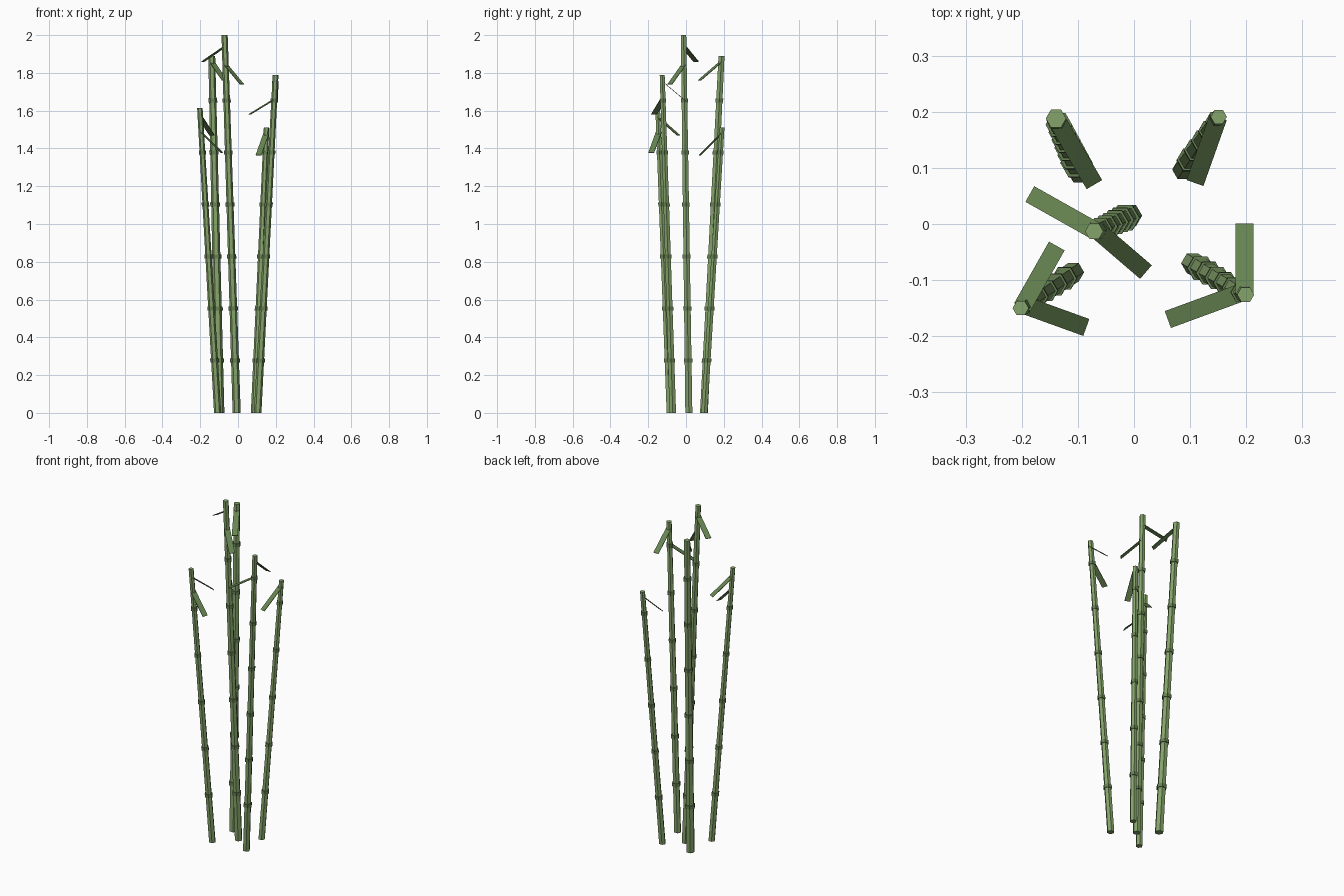
import bpy, bmesh
from mathutils import Vector

if "Cube" in bpy.data.objects:
    bpy.data.objects.remove(bpy.data.objects["Cube"])


def material(name, rgb):
    m = bpy.data.materials.new(name)
    m.diffuse_color = (*rgb, 1)
    m.use_nodes = True
    m.node_tree.nodes["Principled BSDF"].inputs["Base Color"].default_value = m.diffuse_color
    return m


CANE = material("cane green", (0.235, 0.37, 0.145))
NODE = material("node green", (0.13, 0.215, 0.085))
LEAF = material("leaf green", (0.135, 0.235, 0.085))


def finish(bm, name, mat):
    bmesh.ops.recalc_face_normals(bm, faces=bm.faces)
    me = bpy.data.meshes.new(name)
    bm.to_mesh(me)
    bm.free()
    me.materials.append(mat)
    ob = bpy.data.objects.new(name, me)
    bpy.context.collection.objects.link(ob)


def hex_tube(bm, a, b, r1, r2):
    """Six-sided capped tube with level ends, leaning from a to b."""
    d = b - a
    geo = bmesh.ops.create_cone(bm, cap_ends=True, segments=6, radius1=r1,
                                radius2=r2, depth=d.z)
    for v in geo["verts"]:
        v.co.x, v.co.y = v.co.y, v.co.x      # corners point along x
        t = v.co.z / d.z + 0.5
        v.co = Vector((v.co.x, v.co.y, 0)) + a + d * t


def leaf(name, a, b, width=0.032, thick=0.003):
    """Flat drooping strip from a to b, level across its width."""
    d = b - a
    side = d.cross(Vector((0, 0, 1))).normalized()
    up = side.cross(d).normalized()
    bm = bmesh.new()
    for v in bmesh.ops.create_cube(bm, size=1)["verts"]:
        v.co = a + d * (v.co.x + 0.5) + side * v.co.y * width + up * v.co.z * thick
    finish(bm, name, LEAF)


# base, top, base radius, leaves (start height, tip)
canes = [
    ((-0.096, 0.095, 0), (-0.139, 0.188, 1.89), 0.024,
     [(1.86, (-0.071, 0.071, 1.76))]),
    ((0.087, 0.097, 0), (0.151, 0.191, 1.51), 0.019,
     [(1.48, (0.109, 0.074, 1.365))]),
    ((-0.007, 0.015, 0), (-0.071, -0.013, 2.0), 0.0215,
     [(1.94, (-0.185, 0.053, 1.86)), (1.845, (0.0205, -0.085, 1.74))]),
    ((-0.108, -0.086, 0), (-0.202, -0.150, 1.615), 0.019,
     [(1.565, (-0.138, -0.04, 1.47)), (1.485, (-0.086, -0.184, 1.378))]),
    ((0.104, -0.070, 0), (0.199, -0.126, 1.79), 0.020,
     [(1.755, (0.197, 0.0, 1.65)), (1.66, (0.061, -0.17, 1.58))]),
]

for i, (base, top, r, leaves) in enumerate(canes, 1):
    base, top = Vector(base), Vector(top)

    def at(z):
        return base.lerp(top, z / top.z)

    # Tapered cane
    bm = bmesh.new()
    hex_tube(bm, base, top, r, r * 0.76)
    finish(bm, f"cane_{i}", CANE)

    # Joint rings at equal heights
    bm = bmesh.new()
    z = 0.277
    while z < min(top.z - 0.1, 1.7):
        rn = r * (1 - 0.24 * z / top.z) * 1.25
        hex_tube(bm, at(z - 0.01), at(z + 0.01), rn, rn)
        z += 0.2755
    finish(bm, f"joint_rings_{i}", NODE)

    # Leaves
    for j, (z, tip) in enumerate(leaves, 1):
        leaf(f"leaf_{i}_{j}", at(z), Vector(tip))
